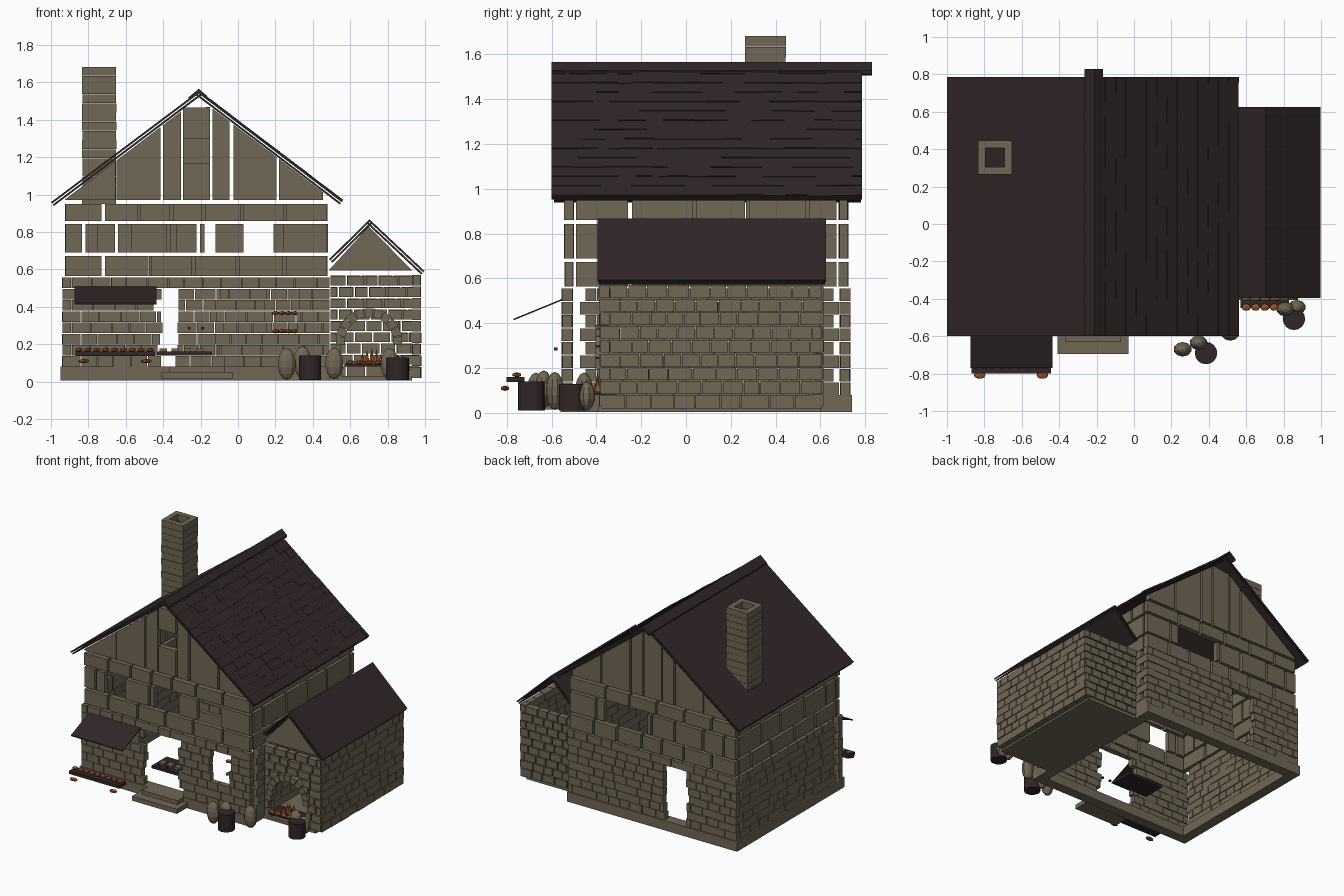
import bpy, bmesh, math, random
from mathutils import Matrix

if "Cube" in bpy.data.objects:
    bpy.data.objects.remove(bpy.data.objects["Cube"])
random.seed(4)

def mat(name, rgb):
    m = bpy.data.materials.new(name)
    m.diffuse_color = (*rgb, 1)
    m.use_nodes = True
    m.node_tree.nodes["Principled BSDF"].inputs["Base Color"].default_value = m.diffuse_color
    return m
STONE = mat("tan stone", (0.165, 0.135, 0.09))
DARK = mat("dark timber", (0.03, 0.019, 0.02))
ORANGE = mat("orange ember", (0.34, 0.09, 0.025))

def finish(bm, name, m):
    bmesh.ops.recalc_face_normals(bm, faces=bm.faces)
    me = bpy.data.meshes.new(name)
    bm.to_mesh(me)
    bm.free()
    me.materials.append(m)
    o = bpy.data.objects.new(name, me)
    bpy.context.collection.objects.link(o)
    return o

def prism(bm, pts, y0, y1):
    """Extrude an x/z polygon along y."""
    a = [bm.verts.new((x, y0, z)) for x, z in pts]
    b = [bm.verts.new((x, y1, z)) for x, z in pts]
    bm.faces.new(a)
    bm.faces.new(b[::-1])
    for i in range(len(pts)):
        j = (i + 1) % len(pts)
        bm.faces.new((a[i], b[i], b[j], a[j]))

def box(bm, x0, x1, y0, y1, z0, z1):
    prism(bm, [(x0, z0), (x1, z0), (x1, z1), (x0, z1)], y0, y1)

def boxes(name, m, *dims):
    bm = bmesh.new()
    for d in dims:
        box(bm, *d)
    return finish(bm, name, m)

def slab(bm, p, q, y0, y1, t, off=0.0):
    """Sloping board from p to q (x/z), thickness t below the line, shifted down by off."""
    dx, dz = q[0] - p[0], q[1] - p[1]
    l = math.hypot(dx, dz)
    nx, nz = -dz / l, dx / l
    if nz < 0:
        nx, nz = -nx, -nz
    f = lambda r, d: (r[0] - nx * d, r[1] - nz * d)
    prism(bm, [f(p, off), f(q, off), f(q, off + t), f(p, off + t)], y0, y1)

def wall(name, axis, d0, d1, a0, a1, courses, length, gap, openings=(), ragged=0.0):
    """Courses of blocks along x or y; each opening maps a height to a (start, end) hole."""
    bm = bmesh.new()
    for r, (z0, z1) in enumerate(courses):
        s, e = a0 + ragged * (r % 2), a1 - ragged * (r % 2)
        cuts = [s]
        pos = s + length * (0.5 if r % 2 else 1.0)
        while pos < e - length * 0.35:
            cuts.append(pos)
            pos += length * random.uniform(0.8, 1.2)
        cuts.append(e)
        parts = [(p + gap / 2, q - gap / 2) for p, q in zip(cuts, cuts[1:])]
        for op in openings:
            hole = op((z0 + z1) / 2)
            if hole:
                h0 = hole[0] - random.uniform(0, hole[2])
                h1 = hole[1] + random.uniform(0, hole[2])
                parts = [c for p, q in parts for c in ((p, min(q, h0)), (max(p, h1), q)) if c[1] - c[0] > 0.008]
        for p, q in parts:
            j = random.uniform(0, 0.005)
            if axis == 'x':
                box(bm, p, q, d0 + j, d1 - j, z0, z1 - gap)
            else:
                box(bm, d0 + j, d1 - j, p, q, z0, z1 - gap)
    return finish(bm, name, STONE)

def hole(a, b, z0, z1, jag=0.0):
    return lambda z: (a, b, jag) if z0 < z < z1 else None

def rows(z0, z1, n):
    h = (z1 - z0) / n
    return [(z0 + i * h, z0 + (i + 1) * h) for i in range(n)]

# Foundation ring, annex floor and steps
boxes("foundation", STONE, (-0.95, 0.49, -0.56, -0.48, 0.005, 0.08), (-0.95, 0.49, 0.66, 0.74, 0.005, 0.08),
      (-0.95, -0.87, -0.48, 0.66, 0.005, 0.08), (0.41, 0.49, -0.48, 0.66, 0.005, 0.08))
boxes("annex_floor", STONE, (0.49, 0.93, -0.39, 0.6, 0.005, 0.03))
boxes("front_steps", STONE, (-0.41, -0.03, -0.695, -0.55, 0.015, 0.05), (-0.37, -0.07, -0.63, -0.55, 0.05, 0.08))

# Ground floor of small bricks
low = rows(0.08, 0.56, 8)
wall("front_wall", 'x', -0.555, -0.505, -0.94, 0.49, low, 0.1, 0.004,
     [hole(-0.40, -0.13, 0.08, 0.49, 0.05), hole(0.16, 0.31, 0.26, 0.49, 0.02)])
wall("back_wall", 'x', 0.685, 0.735, -0.94, 0.49, low, 0.1, 0.004, [hole(-0.51, -0.34, 0.08, 0.49, 0.025)])
wall("left_wall", 'y', -0.94, -0.89, -0.475, 0.685, low, 0.1, 0.004, ragged=0.025)
wall("right_wall", 'y', 0.44, 0.49, -0.475, 0.685, low, 0.1, 0.004, ragged=0.025)

# Upper floor of three courses of large blocks
up = [(0.565, 0.69), (0.69, 0.86), (0.86, 0.968)]
wins = [hole(-0.75, -0.57, 0.7, 0.85), hole(-0.33, -0.12, 0.7, 0.85), hole(0.04, 0.24, 0.7, 0.85)]
wall("upper_front_wall", 'x', -0.545, -0.5, -0.93, 0.485, up, 0.21, 0.017, wins)
wall("upper_back_wall", 'x', 0.68, 0.725, -0.93, 0.485, up, 0.21, 0.017, [hole(-0.18, 0.19, 0.7, 0.85)])
wall("upper_left_wall", 'y', -0.925, -0.88, -0.5, 0.68, up, 0.25, 0.017)
wall("upper_right_wall", 'y', 0.435, 0.48, -0.5, 0.68, up, 0.25, 0.017)

# Gables of upright boards under the roof line
RX, RZ = -0.21, 1.553
def top(x):
    return min(1.47, RZ - 0.758 * abs(x - RX) - 0.037)
boards = [(-0.925, -0.655), (-0.65, -0.415), (-0.40, -0.305), (-0.295, -0.15), (-0.135, -0.045), (-0.025, 0.205), (0.22, 0.455)]
for name, y in (("front_gable", -0.54), ("back_gable", 0.68)):
    bm = bmesh.new()
    for a, b in boards:
        if y < 0 and a == -0.295:
            box(bm, a, b, y, y + 0.04, 0.97, 1.17)
            box(bm, a, b, y, y + 0.04, 1.30, 1.465)
        else:
            prism(bm, [(a, 0.97), (b, 0.97), (b, top(b)), (a, top(a))], y, y + 0.04)
    finish(bm, name, STONE)

# Main roof: two thin layers per side, ridge cap, shingles on the right slope
ridge, eaves = (RX, RZ), ((-1.0, 0.96), (0.56, 0.968))
bm = bmesh.new()
for e in eaves:
    slab(bm, ridge, e, -0.60, 0.785, 0.010)
    slab(bm, ridge, e, -0.59, 0.78, 0.010, 0.016)
finish(bm, "main_roof", DARK)
bm = bmesh.new()
prism(bm, [(-0.265, 1.505), (RX, 1.548), (-0.165, 1.513), (-0.165, 1.528), (RX, 1.566), (-0.265, 1.52)], -0.60, 0.83)
finish(bm, "ridge_cap", DARK)
bm = bmesh.new()
n = 14
for r in range(n):
    at = lambda k: (RX + (eaves[1][0] - RX) * k / n, RZ + (eaves[1][1] - RZ) * k / n)
    y = -0.60
    while y < 0.78:
        y2 = min(0.785, y + random.uniform(0.06, 0.16))
        slab(bm, at(r), at(r + random.uniform(0.9, 1.0)), y, y2, 0.006, -random.uniform(0.001, 0.005))
        y = y2
finish(bm, "roof_shingles", DARK)

# Hollow chimney
bm = bmesh.new()
for z0, z1 in rows(0.95, 1.685, 15):
    i = random.uniform(0, 0.003)
    x0, x1, y0, y1, t = -0.835 + i, -0.65 - i, 0.262 + i, 0.447 - i, 0.04
    for d in ((x0, x1, y0, y0 + t), (x0, x1, y1 - t, y1), (x0, x0 + t, y0 + t, y1 - t), (x1 - t, x1, y0 + t, y1 - t)):
        box(bm, *d, z0, z1 - 0.002)
finish(bm, "chimney", STONE)

# Annex walls with an arched hearth opening
AX, AZ = 0.70, 0.215
def arch(z):
    w = math.sqrt(max(0, 0.172 ** 2 - (z - AZ) ** 2)) if z > AZ else 0.145
    return (AX - w, AX + w, 0.01) if w > 0.02 else None
wall("annex_front_wall", 'x', -0.39, -0.34, 0.49, 0.975, rows(0.03, 0.575, 9), 0.09, 0.011, [arch])
wall("annex_back_wall", 'x', 0.565, 0.615, 0.49, 0.975, rows(0.03, 0.575, 9), 0.09, 0.008)
wall("annex_right_wall", 'y', 0.93, 0.98, -0.385, 0.61, rows(0.085, 0.575, 8), 0.09, 0.005)
wall("annex_right_footing", 'y', 0.92, 0.98, -0.38, 0.61, [(0.02, 0.083)], 0.11, 0.004)
bm = bmesh.new()
for i in range(11):
    a0, a1 = [math.radians(-8 + 196 * k / 11) for k in (i + 0.05, i + 0.95)]
    prism(bm, [(AX + r * math.cos(a), AZ + r * math.sin(a)) for r, a in ((0.13, a0), (0.178, a0), (0.178, a1), (0.13, a1))],
          -0.405, -0.345)
finish(bm, "hearth_arch", STONE)
bm = bmesh.new()
prism(bm, [(0.485, 0.595), (0.93, 0.595), (0.70, 0.83)], -0.38, -0.34)
finish(bm, "annex_gable", STONE)
bm = bmesh.new()
for e in ((0.487, 0.655), (0.997, 0.592)):
    slab(bm, (0.703, 0.868), e, -0.395, 0.625, 0.010)
    slab(bm, (0.703, 0.868), e, -0.39, 0.62, 0.010, 0.016)
finish(bm, "annex_roof", DARK)

# Hearth tray, embers and flames
boxes("hearth_tray", DARK, (0.57, 0.83, -0.45, -0.31, 0.08, 0.095))
bm = bmesh.new()
for i in range(5):
    M = Matrix.Translation((0.60 + i * 0.05, -0.445, 0.103)) @ Matrix.Diagonal((0.027, 0.022, 0.013, 1))
    bmesh.ops.create_icosphere(bm, subdivisions=1, radius=1, matrix=M)
    h = (0.06, 0.075, 0.085, 0.08, 0.06)[i]
    bmesh.ops.create_cone(bm, cap_ends=True, segments=6, radius1=0.018, radius2=0, depth=h,
                          matrix=Matrix.Translation((0.665 + i * 0.025, -0.395 + 0.01 * (i % 2), 0.095 + h / 2)))
finish(bm, "embers_and_flames", ORANGE)

# Market awning and bench with loaves
bm = bmesh.new()
v = [bm.verts.new((x, y, z)) for x in (-0.875, -0.435)
     for y, z in ((-0.545, 0.512), (-0.77, 0.42), (-0.77, 0.413), (-0.545, 0.505))]
for f in ((0, 1, 2, 3), (7, 6, 5, 4), (0, 4, 5, 1), (1, 5, 6, 2), (2, 6, 7, 3), (3, 7, 4, 0)):
    bm.faces.new([v[i] for i in f])
finish(bm, "awning", DARK)
boxes("bench", DARK, (-0.87, -0.445, -0.80, -0.72, 0.137, 0.16))
bm = bmesh.new()
spots = [(-0.85 + i * 0.0475, -0.755, 0.17) for i in range(9)] + [(-0.825, -0.808, 0.11), (-0.49, -0.808, 0.11)]
spots += [(0.2 + 0.035 * i, -0.40, z) for i in range(4) for z in (0.27, 0.367)]
for p in spots:
    rx = 0.035 if p[2] == 0.11 else 0.023
    bmesh.ops.create_icosphere(bm, subdivisions=1, radius=1,
                               matrix=Matrix.Translation(p) @ Matrix.Diagonal((rx, 0.022, 0.012, 1)))
finish(bm, "loaves", ORANGE)

# Indoor table, shelves and door studs
boxes("indoor_table", DARK, (-0.45, -0.14, -0.40, -0.22, 0.14, 0.16))
boxes("indoor_crockery", STONE, *[(-0.42 + i * 0.065, -0.38 + i * 0.065, -0.36, -0.31, 0.16, 0.178) for i in range(4)])
boxes("door_studs", DARK, (-0.267, -0.253, -0.588, -0.574, 0.278, 0.292), (-0.197, -0.183, -0.588, -0.574, 0.278, 0.292))

# Barrels and sacks
for i, (x, y, h) in enumerate(((0.385, -0.69, 0.14), (0.855, -0.507, 0.128))):
    bm = bmesh.new()
    bmesh.ops.create_cone(bm, cap_ends=True, segments=16, radius1=0.06, radius2=0.06, depth=h - 0.01,
                          matrix=Matrix.Translation((x, y, 0.01 + (h - 0.01) / 2)))
    finish(bm, f"barrel_{i + 1}", DARK)
for i, (x, y, z) in enumerate(((0.26, -0.67, 0.095), (0.345, -0.635, 0.105), (0.515, -0.585, 0.098), (0.81, -0.455, 0.095), (0.87, -0.445, 0.075))):
    bm = bmesh.new()
    bmesh.ops.create_uvsphere(bm, u_segments=10, v_segments=7, radius=1,
                              matrix=Matrix.Translation((x, y, z)) @ Matrix.Diagonal((0.05, 0.04, 0.085 if i < 4 else 0.065, 1)))
    finish(bm, f"sack_{i + 1}", STONE)
